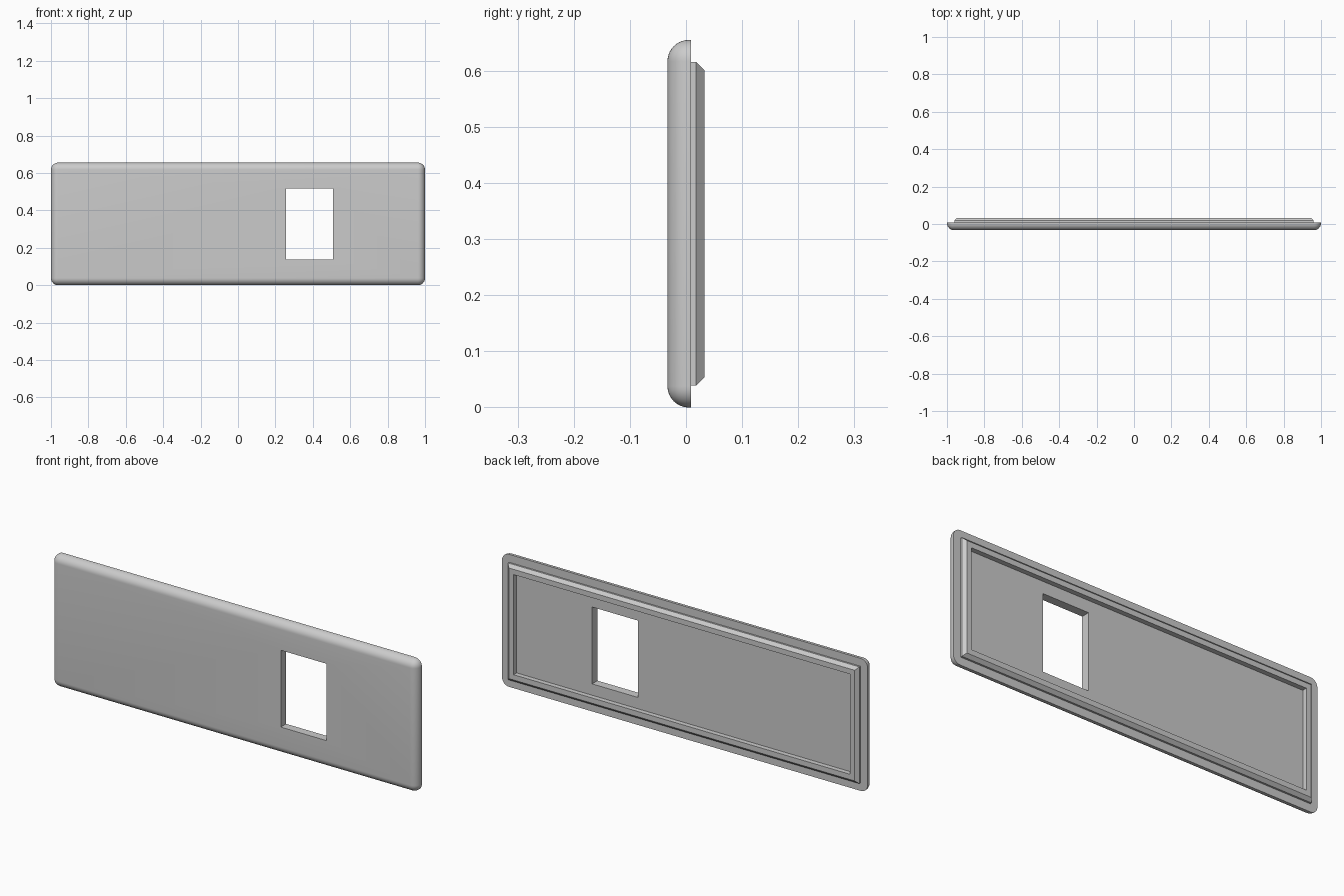
import bpy, bmesh
from math import radians

W, H = 1.0, 0.655                 # half width, full height
FRONT, BACK, TOP = -0.033, 0.009, 0.033
RADIUS = 0.038

cube = bpy.data.objects.get("Cube")
if cube:
    bpy.data.objects.remove(cube, do_unlink=True)

grey = bpy.data.materials.new("light_grey")
grey.use_nodes = True
colour = (0.6, 0.6, 0.6, 1)
grey.diffuse_color = colour
grey.node_tree.nodes["Principled BSDF"].inputs["Base Color"].default_value = colour


def add_object(name, bm):
    bmesh.ops.recalc_face_normals(bm, faces=bm.faces)
    mesh = bpy.data.meshes.new(name)
    bm.to_mesh(mesh)
    bm.free()
    mesh.materials.append(grey)
    obj = bpy.data.objects.new(name, mesh)
    bpy.context.collection.objects.link(obj)
    return obj


def box(x0, x1, y0, y1, z0, z1):
    bm = bmesh.new()
    bmesh.ops.create_cube(bm, size=1)
    for v in bm.verts:
        v.co = (x1 if v.co.x > 0 else x0,
                y1 if v.co.y > 0 else y0,
                z1 if v.co.z > 0 else z0)
    return bm


# Panel: every edge rounded except those of the flat back
bm = box(-W, W, FRONT, BACK, 0, H)
edges = [e for e in bm.edges if any(v.co.y < 0 for v in e.verts)]
bmesh.ops.bevel(bm, geom=edges, offset=RADIUS, offset_type='OFFSET',
                segments=10, profile=0.5, affect='EDGES', clamp_overlap=True)
panel = add_object("panel", bm)

# Rectangular opening through the panel
cutter = add_object("opening_cutter", box(0.257, 0.507, -0.1, 0.1, 0.136, 0.516))
cut = panel.modifiers.new("opening", 'BOOLEAN')
cut.operation = 'DIFFERENCE'
cut.solver = 'EXACT'
cut.object = cutter
bpy.context.view_layer.objects.active = panel
panel.select_set(True)
bpy.ops.object.modifier_apply(modifier=cut.name)
bpy.data.objects.remove(cutter, do_unlink=True)
bpy.ops.object.shade_smooth_by_angle(angle=radians(30))

# Rear rim: chamfered profile (inset, depth) carried round a rectangle
profile = [(0.039, BACK - 0.002), (0.039, 0.018), (0.054, TOP),
           (0.08, TOP), (0.08, BACK - 0.002)]
bm = bmesh.new()
loops = []
for inset, y in profile:
    x, z0, z1 = W - inset, inset, H - inset
    loops.append([bm.verts.new((a, y, b))
                  for a, b in ((-x, z0), (x, z0), (x, z1), (-x, z1))])
for a, b in zip(loops, loops[1:] + loops[:1]):
    for i in range(4):
        j = (i + 1) % 4
        bm.faces.new((a[i], a[j], b[j], b[i]))
add_object("rear_rim", bm)
